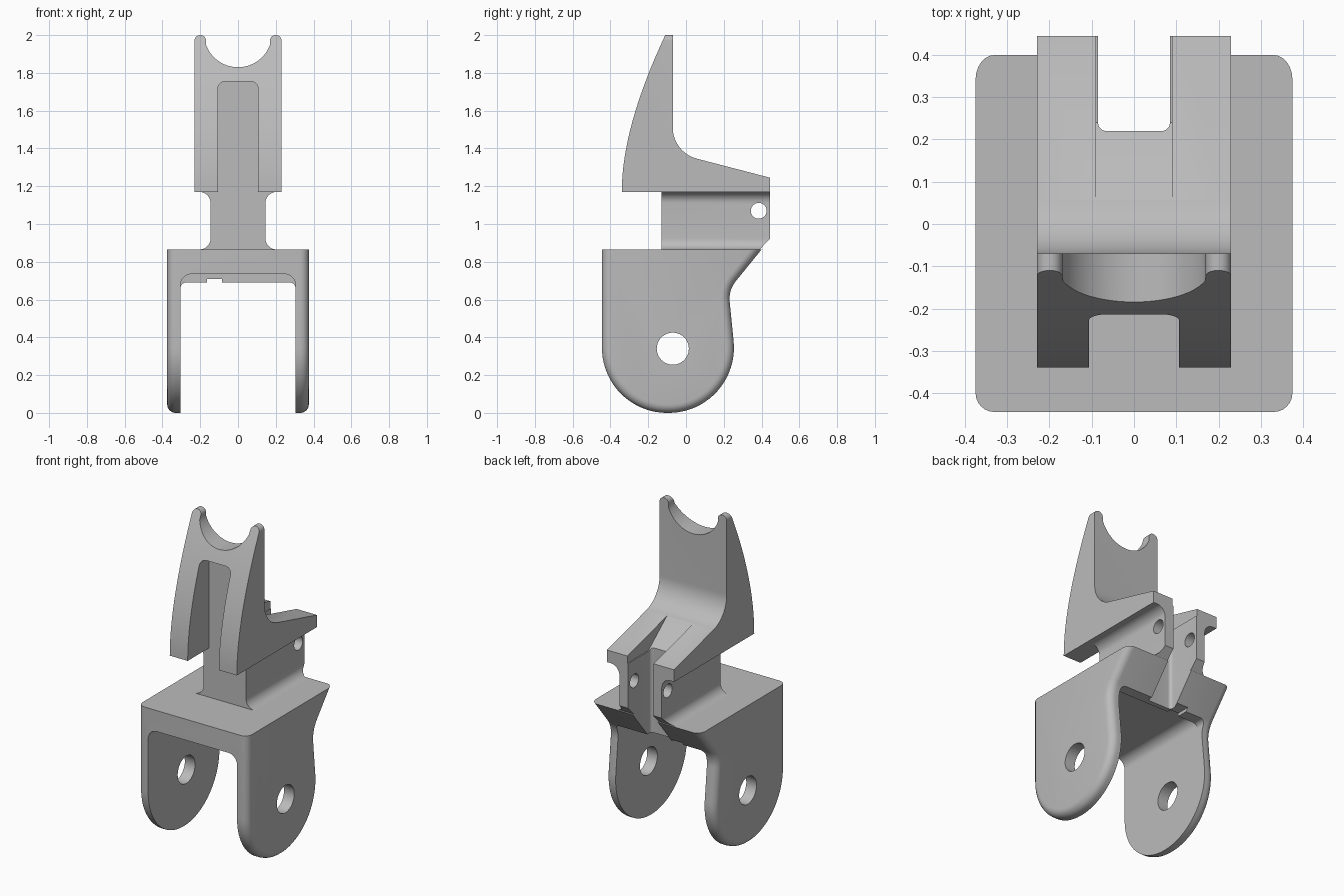
import bpy, bmesh, math
from mathutils import Vector

cube = bpy.data.objects.get("Cube")
if cube:
    bpy.data.objects.remove(cube)

grey = bpy.data.materials.new("plain_grey")
grey.use_nodes = True
COLOUR = (0.5, 0.5, 0.5, 1)
grey.diffuse_color = COLOUR
grey.node_tree.nodes["Principled BSDF"].inputs["Base Color"].default_value = COLOUR


def rounded(corners, steps=10):
    """Polygon from (a, b, radius) corners; the radius is optional."""
    out = []
    n = len(corners)
    for i, c in enumerate(corners):
        p = Vector(c[:2])
        new = [p]
        if len(c) == 3:
            u = (Vector(corners[i - 1][:2]) - p).normalized()
            v = (Vector(corners[(i + 1) % n][:2]) - p).normalized()
            half = u.angle(v) / 2
            mid = p + (u + v).normalized() * c[2] / math.sin(half)
            start = p + u * c[2] / math.tan(half) - mid
            end = p + v * c[2] / math.tan(half) - mid
            sweep = start.angle_signed(end)
            # angle_signed is clockwise positive
            a0 = math.atan2(start.y, start.x)
            new = [mid + Vector((math.cos(a0 - sweep * k / steps),
                                 math.sin(a0 - sweep * k / steps))) * c[2]
                   for k in range(steps + 1)]
        for q in new:
            if not out or (q - out[-1]).length > 1e-4:
                out.append(q)
    if (out[0] - out[-1]).length < 1e-4:
        out.pop()
    return out


def circle(a, b, r, n=40):
    return [(a + r * math.cos(math.tau * k / n), b + r * math.sin(math.tau * k / n))
            for k in range(n)]


def box(a0, b0, a1, b1):
    return [(a0, b0), (a1, b0), (a1, b1), (a0, b1)]


def prism(name, points, axis, lo, hi, edge_round=0, keep_z=None):
    """Extrude a profile along an axis, rounding the rims except at height keep_z."""
    place = {"X": lambda p, t: (t, p[0], p[1]),
             "Y": lambda p, t: (p[0], t, p[1]),
             "Z": lambda p, t: (p[0], p[1], t)}[axis]
    bm = bmesh.new()
    rings = [[bm.verts.new(place(p, t)) for p in points] for t in (lo, hi)]
    caps = [bm.faces.new(r) for r in rings]
    n = len(points)
    for i in range(n):
        j = (i + 1) % n
        bm.faces.new((rings[0][i], rings[0][j], rings[1][j], rings[1][i]))
    bmesh.ops.recalc_face_normals(bm, faces=bm.faces)
    if edge_round:
        rim = [e for f in caps for e in f.edges
               if not all(abs(v.co.z - keep_z) < 1e-4 for v in e.verts)]
        bmesh.ops.bevel(bm, geom=rim, offset=edge_round, segments=6,
                        profile=0.5, affect="EDGES", clamp_overlap=False)
    mesh = bpy.data.meshes.new(name)
    bm.to_mesh(mesh)
    bm.free()
    obj = bpy.data.objects.new(name, mesh)
    mesh.materials.append(grey)
    bpy.context.collection.objects.link(obj)
    return obj


def activate(obj):
    bpy.ops.object.select_all(action="DESELECT")
    obj.select_set(True)
    bpy.context.view_layer.objects.active = obj


def boolean(obj, operation, *args):
    tool = prism("cutter", *args)
    tool.hide_render = True
    activate(obj)
    mod = obj.modifiers.new("shape", "BOOLEAN")
    mod.operation, mod.object, mod.solver = operation, tool, "EXACT"
    bpy.ops.object.modifier_apply(modifier=mod.name)
    bpy.data.objects.remove(tool)


def cut(obj, *args):
    boolean(obj, "DIFFERENCE", *args)


def arch(half, top, r, bottom):
    return rounded([(-half, bottom), (half, bottom), (half, top, r), (-half, top, r)])


# Clevis: side outline with rounded rims, hollowed into two lugs and a roof
TOP = 0.865
outline = rounded([(-0.445, TOP), (-0.445, 0, 0.345), (0.29, 0, 0.345),
                   (0.225, 0.65, 0.15), (0.40, TOP)], 20)
clevis = prism("clevis_base", outline, "X", -0.375, 0.375, 0.045, TOP)
cut(clevis, arch(0.305, 0.735, 0.06, -0.5), "Y", -1, 0.19)
cut(clevis, arch(0.305, 0.69, 0.03, -0.5), "Y", -1, 1)
cut(clevis, box(-0.165, 0.5, -0.085, 0.71), "Y", 0, 0.6)
cut(clevis, circle(-0.07, 0.34, 0.085), "X", -1, 1)

# Neck: waisted section with a chamfered rear foot and a cross pin hole
WAIST, FLARE, SHELF = 0.145, 0.06, 1.17
side = [(WAIST + FLARE, TOP), (WAIST, TOP, FLARE), (WAIST, SHELF, FLARE),
        (WAIST + FLARE, SHELF)]
section = rounded(side + [(-c[0], *c[1:]) for c in reversed(side)])
neck = prism("neck", section, "Y", -0.13, 0.445)
cut(neck, [(0.385, 0.86), (0.6, 0.6), (0.6, 1.085)], "X", -1, 1)
cut(neck, circle(0.385, 1.07, 0.042, 28), "X", -1, 1)

# Head: curved blade rising from a sloping shelf
curve = []
for k in range(17):
    t = k / 16
    curve.append(tuple((1 - t) ** 2 * Vector((-0.34, SHELF))
                       + 2 * t * (1 - t) * Vector((-0.34, 1.51))
                       + t * t * Vector((-0.11, 2))))
profile = rounded(curve + [(-0.07, 2), (-0.07, 1.379, 0.17),
                           (0.445, 1.245), (0.445, SHELF)], 14)
head = prism("head_blade", profile, "X", -0.23, 0.23)

# Two rounded horns with a round saddle between them
saddle = []
for k in range(25):
    a = math.radians(-20 - 140 * k / 24)
    saddle.append((0.18 * math.cos(a), 2.01 + 0.18 * math.sin(a)))
horns = rounded([(-0.23, 1), (0.23, 1), (0.23, 2, 0.029), (0.17, 2, 0.029)]
                + saddle + [(-0.17, 2, 0.029), (-0.23, 2, 0.029)])
boolean(head, "INTERSECT", horns, "Y", -1, 1)
cut(head, arch(0.107, 1.755, 0.04, 1), "Y", -1, -0.13)
cut(head, [(0.04, 1.36), (0.24, 1.2), (0.5, 1.2), (0.5, 1.5), (0.04, 1.5)],
    "X", -0.09, 0.09)

# Rear slot that splits all three parts into a fork
slot = rounded([(-0.085, 0.22, 0.02), (0.085, 0.22, 0.02), (0.085, 0.7), (-0.085, 0.7)])
for part in (clevis, neck, head):
    cut(part, slot, "Z", 0.5, 1.5)
    activate(part)
    bpy.ops.object.shade_smooth_by_angle(angle=math.radians(30))
